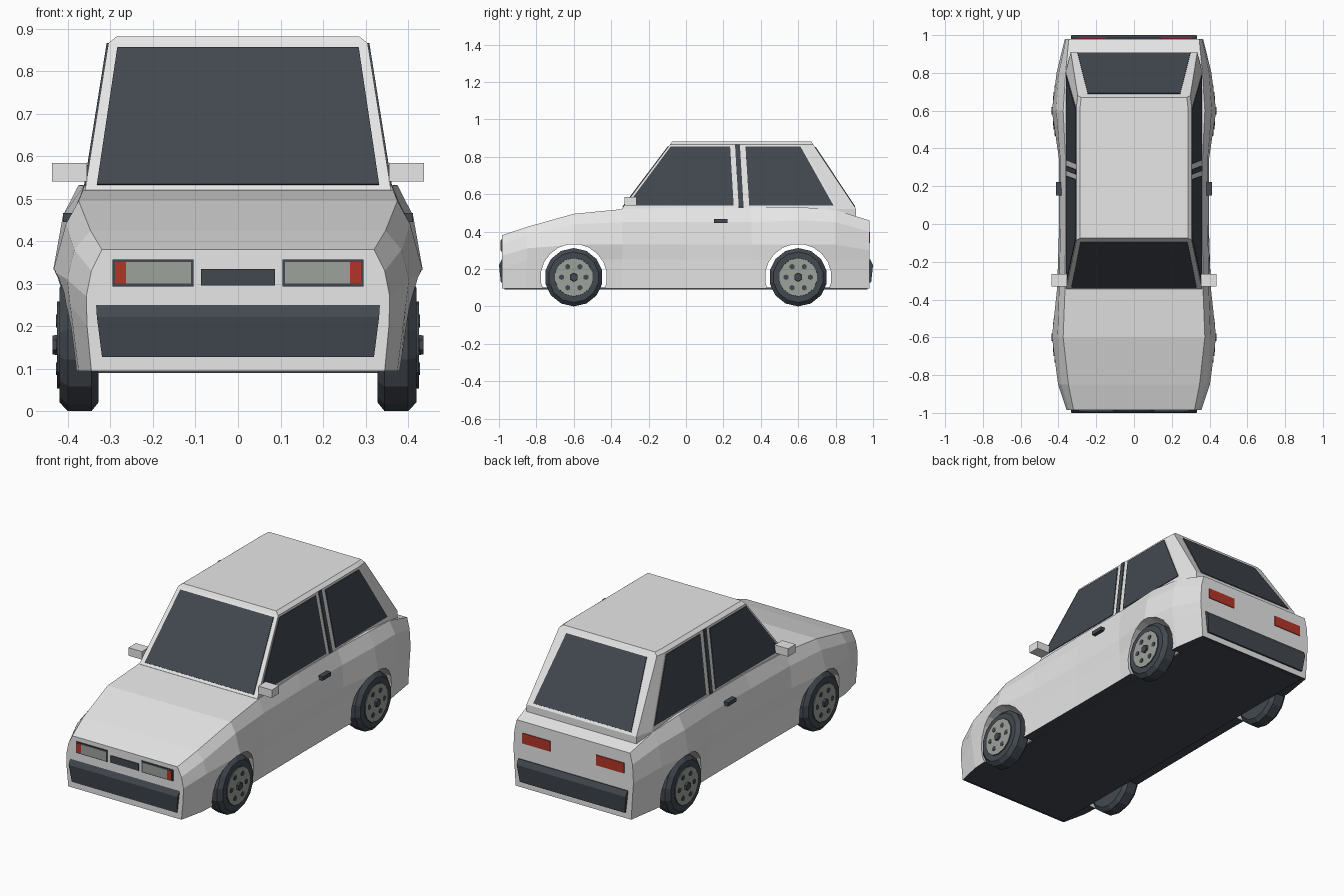
import bpy, bmesh, math
from mathutils import Vector, Matrix

if "Cube" in bpy.data.objects:
    bpy.data.objects.remove(bpy.data.objects["Cube"])


def material(name, rgb):
    m = bpy.data.materials.new(name)
    m.use_nodes = True
    m.diffuse_color = (*rgb, 1)
    m.node_tree.nodes["Principled BSDF"].inputs["Base Color"].default_value = (*rgb, 1)
    return m


paint = material("white_paint", (0.8, 0.8, 0.8))
dark = material("dark_slate", (0.055, 0.066, 0.08))
silver = material("warm_silver", (0.34, 0.36, 0.33))
red = material("lamp_red", (0.45, 0.035, 0.02))


def finish(name, bm, *mats):
    bmesh.ops.recalc_face_normals(bm, faces=bm.faces)
    mesh = bpy.data.meshes.new(name)
    bm.to_mesh(mesh)
    bm.free()
    for m in mats:
        mesh.materials.append(m)
    obj = bpy.data.objects.new(name, mesh)
    bpy.context.collection.objects.link(obj)
    return obj


def loft(name, rings, *mats):
    """Skin a list of equal closed rings and cap both ends."""
    bm = bmesh.new()
    rows = [[bm.verts.new(p) for p in ring] for ring in rings]
    n = len(rows[0])
    for a, b in zip(rows, rows[1:]):
        for i in range(n):
            j = (i + 1) % n
            bm.faces.new((a[i], a[j], b[j], b[i]))
    bm.faces.new(rows[0])
    bm.faces.new(rows[-1])
    return finish(name, bm, *mats)


def plate(name, corners, mat, half=0.004):
    """Thin panel around a flat outline."""
    pts = [Vector(c) for c in corners]
    n = (pts[1] - pts[0]).cross(pts[2] - pts[0]).normalized() * half
    return loft(name, [[p - n for p in pts], [p + n for p in pts]], mat)


def box(name, lo, hi, mat):
    (x0, y0, z0), (x1, y1, z1) = lo, hi
    return loft(name, [[(x0, y0, z), (x1, y0, z), (x1, y1, z), (x0, y1, z)]
                       for z in (z0, z1)], mat)


def turned(name, profile, sides, centre, side, *mats):
    """Revolve (radius, x) points about an axle along x."""
    rings = []
    for r, x in profile:
        ring = []
        for i in range(sides):
            a = math.tau * (i + 0.5) / sides
            ring.append((side * x, centre[0] + r * math.cos(a), centre[1] + r * math.sin(a)))
        rings.append(ring)
    return loft(name, rings, *mats)


def mirrored(pts):
    return list(pts) + [(-x, *rest) for x, *rest in reversed(pts)]


# Lower body: half sections from sill to shoulder at each station
FLOOR = 0.095
stations = [
    (-0.985, 0.345, [(.355, .20), (.357, .27), (.345, .33), (.32, .38)]),
    (-0.85, 0.375, [(.395, .25), (.402, .31), (.385, .38), (.347, .425)]),
    (-0.60, 0.39, [(.418, .25), (.435, .33), (.405, .44), (.375, .495)]),
    (-0.34, 0.387, [(.395, .25), (.407, .33), (.396, .45), (.365, .52)]),
    (0.00, 0.385, [(.390, .25), (.396, .33), (.390, .45), (.363, .53)]),
    (0.35, 0.385, [(.391, .25), (.398, .33), (.391, .45), (.363, .53)]),
    (0.60, 0.39, [(.418, .25), (.435, .33), (.412, .46), (.375, .532)]),
    (0.80, 0.38, [(.400, .25), (.410, .33), (.398, .45), (.362, .515)]),
    (0.98, 0.352, [(.362, .25), (.366, .30), (.360, .40), (.345, .46)]),
]
rings = []
for y, sill, pts in stations:
    rings.append(mirrored([(sill, y, FLOOR)] + [(x, y, z) for x, z in pts]))
body = loft("body", rings, paint, dark)

# Wheel arches cut straight through the shell
AXLES = (-0.6, 0.6)
AXLE_Z = 0.156
for y in AXLES:
    cutter = turned("arch_cutter", [(0.178, -0.6), (0.178, 0.6)], 20, (y, AXLE_Z), 1, paint)
    cutter.hide_render = True
    mod = body.modifiers.new("arch", "BOOLEAN")
    mod.object, mod.operation, mod.solver = cutter, "DIFFERENCE", "EXACT"
    bpy.context.view_layer.objects.active = body
    bpy.ops.object.modifier_apply(modifier=mod.name)
    bpy.data.objects.remove(cutter)
for f in body.data.polygons:
    f.material_index = 1 if f.normal.z < -0.9 and f.center.z < 0.1 else 0
box("floor_pan", (-0.33, -0.97, 0.09), (0.33, 0.97, 0.1), dark)

# Cabin: base, eave and roof rings
BASE, EAVE = 0.52, 0.866
base = [(.36, -.345), (.36, .81), (.335, .91)]
eave = [(.305, -.085), (.305, .62), (.298, .68)]
roof = [(.285, -.075), (.285, .62), (.28, .67)]
levels = [(base, 0.48), (base, BASE), (eave, EAVE), (roof, 0.882)]
loft("cabin", [mirrored([(x, y, z) for x, y in ring]) for ring, z in levels], paint)


def between(a, b, z):
    return a + (b - a) * (z - BASE) / (EAVE - BASE)


def cabin_side(y, z):
    return between(0.36, 0.305, z), y, z


# Front and rear screens
for name, y0, y1, low, high in (("windscreen", -.345, -.085, (.332, .532), (.284, .854)),
                                ("rear_screen", .91, .68, (.298, .532), (.245, .852))):
    plate(name, [(s * x, between(y0, y1, z), z)
                 for s, (x, z) in ((-1, low), (1, low), (1, high), (-1, high))], dark)

# Side glass and centre pillar strips
panes = {
    "front_side_window": ((-.315, .54), (.255, .54), (.236, .854), (-.082, .854)),
    "pillar_strip": ((.282, .53), (.308, .53), (.288, .866), (.262, .866)),
    "rear_side_window": ((.338, .54), (.788, .54), (.612, .854), (.318, .854)),
}
for s, label in ((1, "left"), (-1, "right")):
    for name, pts in panes.items():
        corners = [cabin_side(y, z) for y, z in pts]
        plate(f"{label}_{name}", [(s * x, y, z) for x, y, z in corners], dark)

    # Mirror and door handle
    box(f"{label}_mirror", (s * .355, -.33, .54), (s * .437, -.265, .584), paint)
    box(f"{label}_door_handle", (s * .385, .15, .445), (s * .412, .222, .466), dark)

    # Lamps
    def lamp(name, x0, x1, z0, z1, y, mat):
        plate(f"{label}_{name}", [(s * x0, y, z0), (s * x1, y, z0),
                                  (s * x1, y, z1), (s * x0, y, z1)], mat)
    lamp("headlamp_frame", .105, .295, .294, .357, -.985, dark)
    lamp("headlamp", .111, .263, .300, .351, -.988, silver)
    lamp("indicator", .263, .289, .300, .351, -.988, red)
    lamp("tail_lamp", .14, .31, .34, .397, .98, red)

    # Wheels
    for y, end in zip(AXLES, ("front", "rear")):
        c = (y, AXLE_Z)
        tag = f"{label}_{end}"
        turned(f"{tag}_tyre", [(.135, .328), (.156, .345), (.156, .40), (.135, .42)],
               14, c, s, dark)
        rim = turned(f"{tag}_rim", [(.104, .41), (.102, .426)], 14, c, s, silver, dark)
        for f in rim.data.polygons:
            f.material_index = 0 if abs(f.normal.x) > 0.9 else 1
        turned(f"{tag}_hub", [(.025, .42), (.022, .436)], 6, c, s, dark)
        for i in range(6):
            a = math.tau * i / 6
            hole = (y + .065 * math.cos(a), AXLE_Z + .065 * math.sin(a))
            turned(f"{tag}_rim_hole", [(.015, .422), (.015, .428)], 6, hole, s, dark)

# Grille and bumpers
plate("grille", [(-.087, -.985, .296), (.087, -.985, .296),
                 (.087, -.985, .335), (-.087, -.985, .335)], dark)
for name, d in (("front_bumper", -1), ("rear_bumper", 1)):
    outline = [(.97, .25, .334), (.985, .25, .334), (1.0, .222, .332),
               (.99, .128, .32), (.97, .128, .32)]
    loft(name, [[(s * x, d * y, z) for y, z, x in outline] for s in (-1, 1)], dark)
